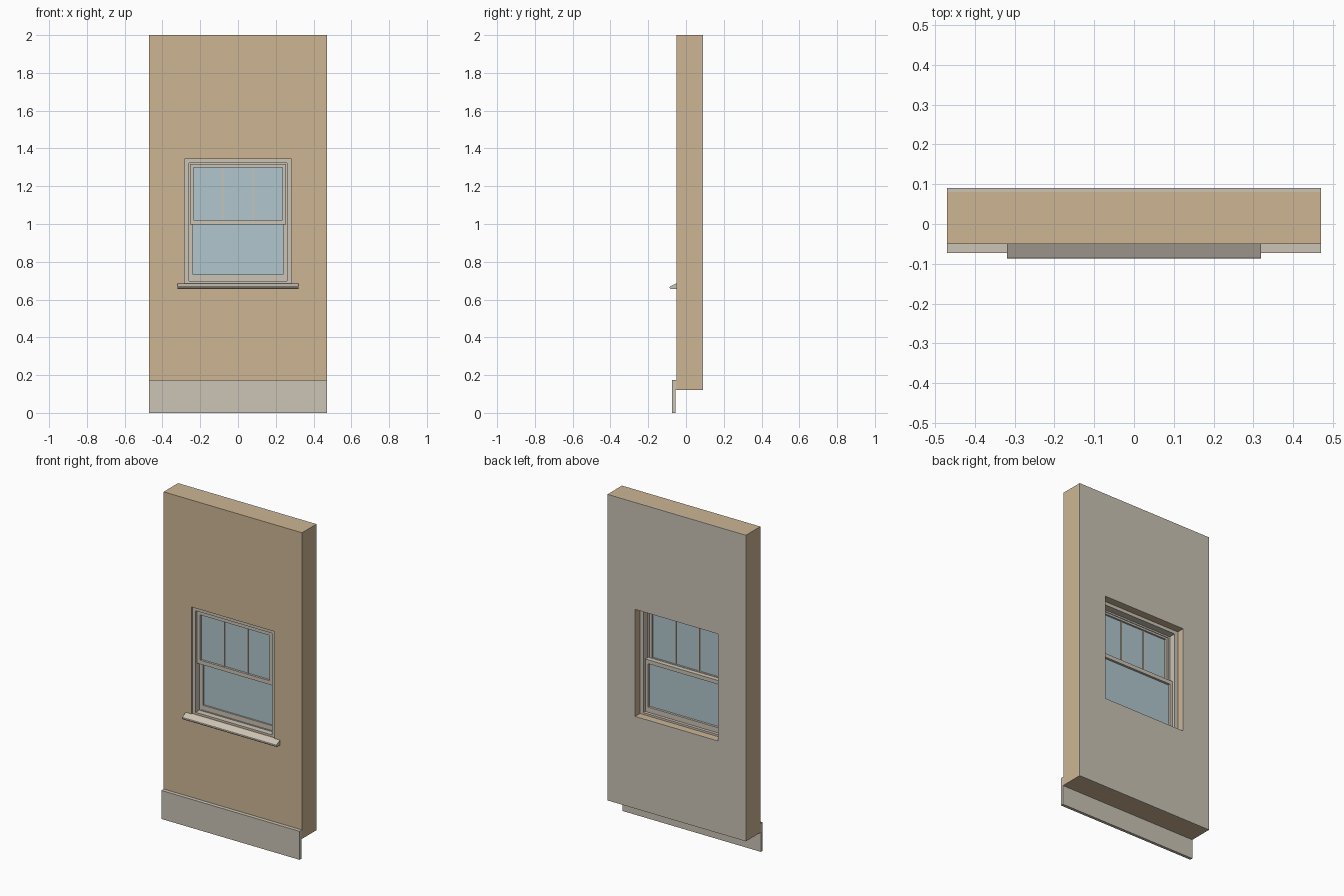
import bpy, bmesh

if "Cube" in bpy.data.objects:
    bpy.data.objects.remove(bpy.data.objects["Cube"])


def material(name, rgb):
    m = bpy.data.materials.new(name)
    m.diffuse_color = (*rgb, 1.0)
    m.use_nodes = True
    m.node_tree.nodes["Principled BSDF"].inputs["Base Color"].default_value = m.diffuse_color
    return m


TAN = material("tan_wall", (0.61, 0.468, 0.296))
STONE = material("pale_stone_grey", (0.60, 0.55, 0.465))
GLASS = material("pale_blue_glass", (0.44, 0.57, 0.61))


def finish(name, bm, mat):
    bmesh.ops.recalc_face_normals(bm, faces=bm.faces[:])
    me = bpy.data.meshes.new(name)
    bm.to_mesh(me)
    bm.free()
    me.materials.append(mat)
    ob = bpy.data.objects.new(name, me)
    bpy.context.collection.objects.link(ob)
    return ob


def extrude_profile(name, profile, half_x, mat):
    """Closed (y, z) profile run along x."""
    bm = bmesh.new()
    face = bm.faces.new([bm.verts.new((-half_x, y, z)) for y, z in profile])
    new = bmesh.ops.extrude_face_region(bm, geom=[face])["geom"]
    bmesh.ops.translate(bm, vec=(2 * half_x, 0, 0),
                        verts=[v for v in new if isinstance(v, bmesh.types.BMVert)])
    return finish(name, bm, mat)


def box(name, x, y, z, mat):
    bm = bmesh.new()
    bmesh.ops.create_cube(bm, size=1.0)
    for v in bm.verts:
        v.co = [r[0] if c < 0 else r[1] for c, r in zip(v.co, (x, y, z))]
    return finish(name, bm, mat)


def ring(name, outer, inner, y, mat):
    """Rectangular frame; outer and inner are (half width, bottom, top)."""
    bm = bmesh.new()
    loops = []
    for hx, z0, z1 in (outer, inner):
        for yy in y:
            loops.append([bm.verts.new((px, yy, pz)) for px, pz in
                          ((-hx, z0), (hx, z0), (hx, z1), (-hx, z1))])
    of, ob, nf, nb = loops
    for a, b in ((of, ob), (ob, nb), (nb, nf), (nf, of)):
        for i in range(4):
            j = (i + 1) % 4
            bm.faces.new((a[i], a[j], b[j], b[i]))
    return finish(name, bm, mat)


# Wall with a window opening, and its inner lining board
wall = (0.47, 0.12, 2.0)
opening = (0.282, 0.686, 1.343)
ring("wall", wall, opening, (-0.05, 0.081), TAN)
ring("inner_lining", wall, opening, (0.081, 0.09), STONE)

# Baseboard hooked over the lower wall edge
extrude_profile("baseboard", [(-0.073, 0), (-0.055, 0), (-0.055, 0.12), (-0.05, 0.12),
                              (-0.05, 0.175), (-0.073, 0.175)], 0.47, STONE)

# Projecting sill with a sloping top and rounded nose
extrude_profile("sill", [(-0.05, 0.655), (-0.078, 0.655), (-0.085, 0.658), (-0.087, 0.663),
                         (-0.085, 0.669), (-0.05, 0.686)], 0.32, STONE)

# Fixed window frame with stepped stops
ring("window_frame", opening, (0.26, 0.698, 1.322), (-0.04, 0.043), STONE)
ring("parting_stop", (0.262, 0.696, 1.324), (0.25, 0.702, 1.312), (-0.004, 0.0), STONE)

# Outer upper sash, with glass and two vertical bars
ring("upper_sash", (0.255, 0.998, 1.318), (0.235, 1.022, 1.300), (-0.032, -0.004), STONE)
box("upper_glass", (-0.237, 0.237), (-0.019, -0.015), (1.02, 1.302), GLASS)
for side, sx in (("left", -1), ("right", 1)):
    c = sx * 0.08
    box(side + "_glazing_bar", (c - 0.004, c + 0.004), (-0.024, -0.010), (1.02, 1.302), STONE)

# Inner lower sash, with glass
ring("lower_sash", (0.257, 0.700, 1.022), (0.238, 0.732, 0.998), (0.0, 0.028), STONE)
box("lower_glass", (-0.24, 0.24), (0.010, 0.014), (0.73, 1.0), GLASS)
